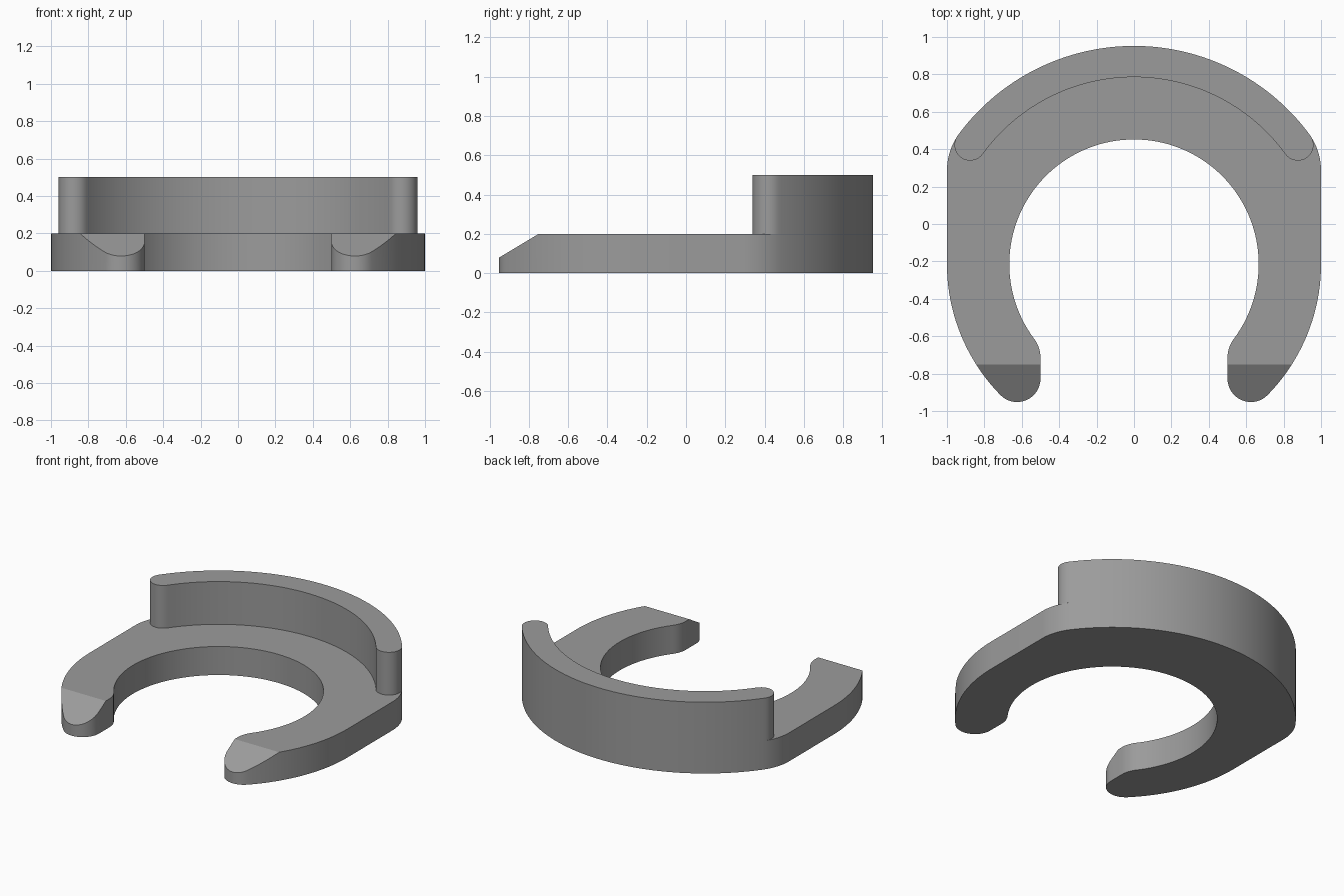
import bpy, bmesh
from math import sin, cos, atan2, pi, radians
from mathutils import Vector

if "Cube" in bpy.data.objects:
    bpy.data.objects.remove(bpy.data.objects["Cube"])

CY = -0.2146                    # y of the main ring centre
SLOPE_Y, SLOPE = -0.75, 0.6     # where the tips start to slope, and how steeply
grey = bpy.data.materials.new("plain grey")
grey.diffuse_color = (0.33, 0.33, 0.33, 1)
grey.use_nodes = True
grey.node_tree.nodes["Principled BSDF"].inputs["Base Color"].default_value = grey.diffuse_color


def arc(cx, cy, r, a0, a1, n):
    """Points along an arc, angles in radians."""
    return [(cx + r * cos(a0 + (a1 - a0) * i / n),
             cy + r * sin(a0 + (a1 - a0) * i / n)) for i in range(n + 1)]


def mirrored(half):
    """Close a right-hand half outline that starts and ends on x = 0."""
    return half + [(-x, y) for x, y in reversed(half[1:-1])]


def clean(outline):
    """Drop repeated points and add points where the slope line crosses."""
    pts = []
    for p in outline:
        if pts:
            q = pts[-1]
            if (Vector(p) - Vector(q)).length < 1e-4:
                continue
            if (p[1] - SLOPE_Y) * (q[1] - SLOPE_Y) < 0:
                t = (SLOPE_Y - q[1]) / (p[1] - q[1])
                pts.append((q[0] + t * (p[0] - q[0]), SLOPE_Y))
        pts.append(p)
    return pts


def prism(name, outline, z0, z1, bottom=True):
    """Extrude an outline upward; anything in front of SLOPE_Y slopes down."""
    pts = clean(outline)
    bm = bmesh.new()
    lo = [bm.verts.new((x, y, z0)) for x, y in pts]
    hi = [bm.verts.new((x, y, z1 + SLOPE * min(0, y - SLOPE_Y))) for x, y in pts]
    n = len(pts)
    for i in range(n):
        j = (i + 1) % n
        bm.faces.new((lo[i], hi[i], hi[j], lo[j]))
    # Flat top, then a sloped face on each tip
    bm.faces.new([v for v in hi if v.co.y > SLOPE_Y - 1e-5])
    for side in (-1, 1):
        tip = [v for v in hi if v.co.y < SLOPE_Y + 1e-5 and v.co.x * side > 0]
        if tip:
            bm.faces.new(tip)
    if bottom:
        bm.faces.new(lo[::-1])
    bmesh.ops.recalc_face_normals(bm, faces=bm.faces[:])
    # Outlines run clockwise: make sure the top faces up
    top = max(bm.faces, key=lambda f: f.calc_center_median().z)
    if top.normal.z < 0:
        bmesh.ops.reverse_faces(bm, faces=bm.faces[:])
    me = bpy.data.meshes.new(name)
    bm.to_mesh(me)
    bm.free()
    me.materials.append(grey)
    ob = bpy.data.objects.new(name, me)
    bpy.context.collection.objects.link(ob)
    bpy.ops.object.select_all(action='DESELECT')
    ob.select_set(True)
    bpy.context.view_layer.objects.active = ob
    bpy.ops.object.shade_smooth_by_angle(angle=radians(25))
    return ob


# Open ring base: back arc, shoulder, straight side, front arc, round tip, inner fillet, hole
R_OUT = 7 / 6
a_sh = atan2(0.5, 2 / 3)
a_tip = atan2(-0.6124, 0.625)
a_in = atan2(-0.5, 2 / 3)
back_arc = arc(0, CY, R_OUT, pi / 2, a_sh, 32)
half = (back_arc
        + arc(2 / 3, CY + 0.5, 1 / 3, a_sh, 0, 10)
        + arc(0, CY, 1.0, 0, a_tip, 20)
        + arc(0.625, CY - 0.6124, 0.125, a_tip, -pi, 16)
        + arc(2 / 3, CY - 0.5, 1 / 6, pi, pi + a_in, 8)
        + arc(0, CY, 2 / 3, a_in, pi / 2, 48))
prism("ring_base", mirrored(half), 0, 0.2)

# Raised back wall with rounded ends
a_end = radians(36)
r_mid, r_cap = 13 / 12, 1 / 12
wall = (back_arc
        + arc(r_mid * cos(a_end), CY + r_mid * sin(a_end), r_cap, a_end, a_end - pi, 16)
        + arc(0, CY, r_mid - r_cap, a_end, pi / 2, 32))
prism("back_wall", mirrored(wall), 0.2, 0.5, bottom=False)
